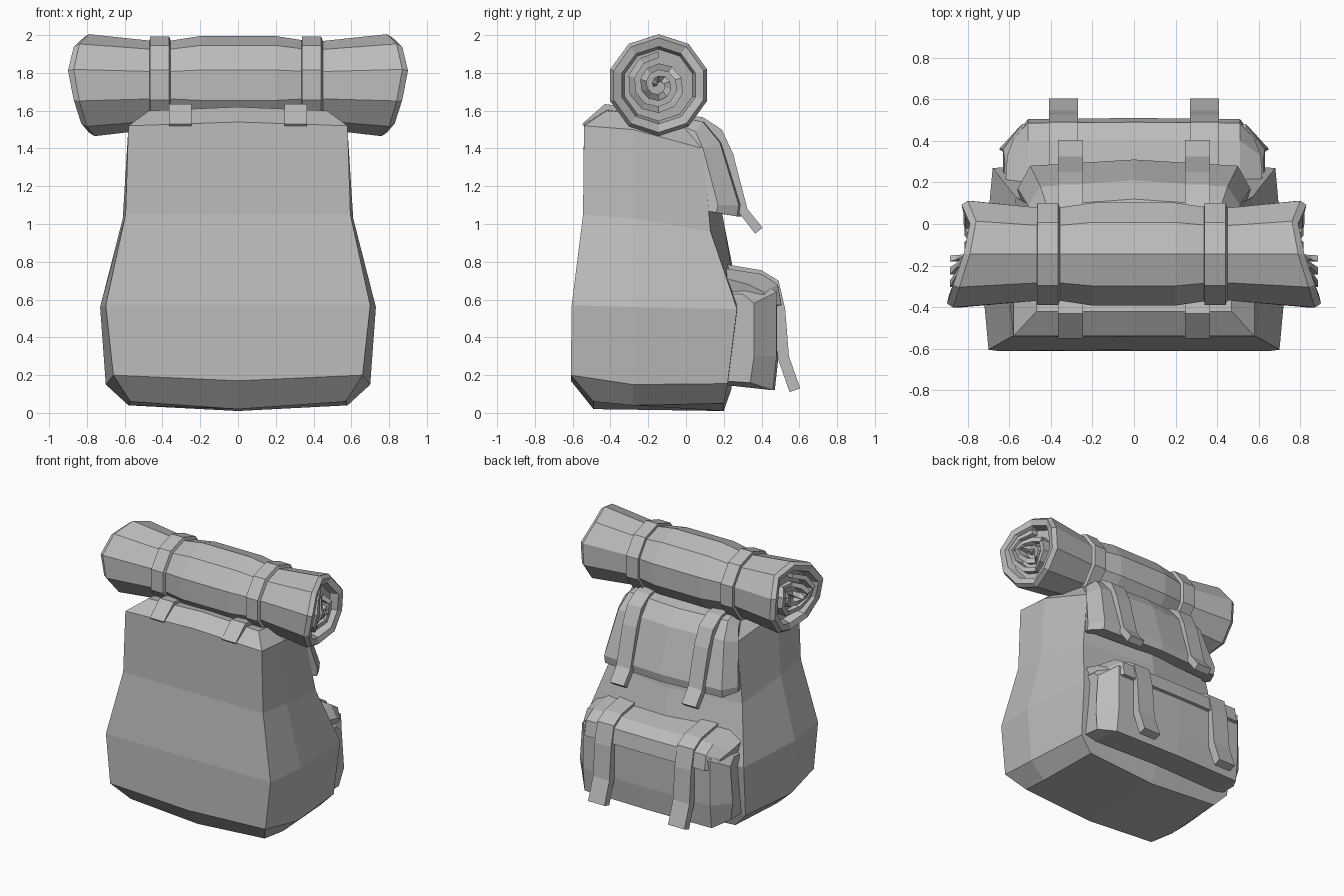
import bpy, bmesh, math
from mathutils import Vector

cube = bpy.data.objects.get("Cube")
if cube:
    bpy.data.objects.remove(cube, do_unlink=True)

GREY = (0.5, 0.5, 0.5, 1)
mat = bpy.data.materials.new("plain_grey")
mat.use_nodes = True
mat.diffuse_color = GREY
mat.node_tree.nodes["Principled BSDF"].inputs["Base Color"].default_value = GREY


def finish(name, bm):
    bmesh.ops.recalc_face_normals(bm, faces=bm.faces)
    me = bpy.data.meshes.new(name)
    bm.to_mesh(me)
    bm.free()
    me.materials.append(mat)
    ob = bpy.data.objects.new(name, me)
    bpy.context.collection.objects.link(ob)
    return ob


def bridge(bm, a, b):
    n = len(a)
    for i in range(n):
        bm.faces.new((a[i], a[(i + 1) % n], b[(i + 1) % n], b[i]))


def loft(name, sections, split_caps=False):
    """Skin closed sections and cap both ends."""
    bm = bmesh.new()
    rings = [[bm.verts.new(p) for p in s] for s in sections]
    for a, b in zip(rings, rings[1:]):
        bridge(bm, a, b)
    for r in (rings[0], rings[-1]):
        if split_caps:
            bm.faces.new((r[0], r[1], r[5], r[6], r[7]))
            bm.faces.new(r[1:6])
        else:
            bm.faces.new(r)
    return finish(name, bm)


def side_loft(name, centre, inner, outer, bulge):
    """Mirror-symmetric solid from side profiles of (half width, y, z)."""
    def at(prof, s):
        return [(s * x, y, z) for x, y, z in prof]
    mid = [(0, y + bulge, z) for y, z in centre]
    return loft(name, [at(outer, -1), at(inner, -1), mid, at(inner, 1), at(outer, 1)])


def strap(name, path, x, half, thick):
    """Ribbon whose outer face follows a path in the side plane."""
    pts = [Vector(p) for p in path]
    inner = []
    for i, p in enumerate(pts):
        d = (pts[min(i + 1, len(pts) - 1)] - pts[max(i - 1, 0)]).normalized()
        inner.append(p + Vector((d.y, -d.x)) * thick)
    bm = bmesh.new()
    rings = [[bm.verts.new(v) for v in ((x - half, *o), (x + half, *o),
                                        (x + half, *i), (x - half, *i))]
             for o, i in zip(pts, inner)]
    for a, b in zip(rings, rings[1:]):
        bridge(bm, a, b)
    bm.faces.new(rings[0])
    bm.faces.new(rings[-1])
    return finish(name, bm)


# Main bag: widths front/middle/back, y front/back/back bulge, z front/middle/back, centre lift
levels = [
    (.57, .58, .56, -.49, .20, .00, .06, .04, .05, -.04),
    (.66, .70, .66, -.61, .22, .02, .20, .15, .155, -.03),
    (.70, .73, .68, -.605, .27, .02, .57, .56, .55, 0),
    (.595, .61, .57, -.545, .13, .08, 1.05, 1.03, .96, 0),
    (.58, .58, .50, -.54, .09, .03, 1.52, 1.50, 1.40, .02),
    (.47, .47, .42, -.42, .04, .02, 1.60, 1.59, 1.53, .02),
]
rings = []
for wf, wm, wb, yf, yb, bulge, zf, zm, zb, lift in levels:
    ym = -.28
    rings.append([(-wf, yf, zf), (0, yf, zf + lift), (wf, yf, zf), (wm, ym, zm),
                  (wb, yb, zb), (0, yb + bulge, zb + lift), (-wb, yb, zb), (-wm, ym, zm)])
loft("bag_body", rings, split_caps=True)

# Lid flap hanging over the back
lid = [(-.05, 1.57), (.09, 1.54), (.18, 1.43), (.28, 1.1), (.27, 1.04), (.15, 1.06)]
lid_w = (.40, .42, .45, .50, .50, .49)
lid_in = [(w, y, z) for w, (y, z) in zip(lid_w, lid)]
lid_out = [(.44, -.05, 1.53), (.48, .05, 1.49), (.51, .09, 1.40),
           (.56, .17, 1.1), (.56, .16, 1.06), (.54, .1, 1.07)]
side_loft("lid_flap", lid, lid_in, lid_out, .03)

# Lower pocket and its flap
pocket = [(.18, .15), (.46, .12), (.48, .3), (.48, .64), (.38, .7), (.18, .7)]
pocket_in = [(.54, y, z) for y, z in pocket]
pocket_out = [(.63, .18, .17), (.62, .34, .16), (.65, .36, .3),
              (.63, .36, .58), (.62, .3, .63), (.63, .18, .63)]
side_loft("pocket", pocket, pocket_in, pocket_out, .01)

cover = [(.18, .77), (.4, .735), (.485, .68), (.505, .57), (.45, .56), (.18, .62)]
cover_in = [(.51, y, z) for y, z in cover]
cover_out = [(.62, .18, .72), (.61, .33, .68), (.58, .41, .64),
             (.56, .44, .57), (.56, .4, .56), (.61, .18, .6)]
side_loft("pocket_flap", cover, cover_in, cover_out, .005)

# Straps over the lid and the pocket
lid_path = [(-.55, 1.53), (-.43, 1.635), (.09, 1.565), (.19, 1.5),
            (.25, 1.37), (.325, 1.08), (.405, .98)]
pocket_path = [(.19, .79), (.4, .755), (.49, .7), (.525, .55), (.545, .3), (.605, .13)]
for side, s in (("left", 1), ("right", -1)):
    strap(side + "_lid_strap", lid_path, s * .305, .06, .05)
    strap(side + "_pocket_strap", pocket_path, s * .34, .07, .06)

# Bedroll: ten-sided tube, tight under the straps, spiral at each end
SIDES, CY, CZ, R = 10, -.145, 1.735, .27
END_X = (.82, .87, .90, .87, .83, .79, .82, .82, .83, .79)


def polar(x, r, n):
    a = math.radians(90 + 36 * n)
    return (x, CY + r * math.cos(a), CZ + r * math.sin(a))


def ring(bm, x, r):
    return [bm.verts.new(polar(x, r, n)) for n in range(SIDES)]


bm = bmesh.new()
tube = [ring(bm, x, r) for x, r in ((-.46, .235), (-.36, .235), (-.2, .26),
                                    (.2, .26), (.36, .235), (.46, .235))]
for a, b in zip(tube, tube[1:]):
    bridge(bm, a, b)
for s, start in ((-1, tube[0]), (1, tube[-1])):
    def cap_ring(r, dx):
        return [bm.verts.new(polar(s * (END_X[n] + dx), r, n)) for n in range(SIDES)]
    rim = [start, cap_ring(R, -.03), cap_ring(.25, 0), cap_ring(.205, -.01), cap_ring(.19, -.07)]
    for a, b in zip(rim, rim[1:]):
        bridge(bm, a, b)

    # Inner coil as a raised spiral wall over a recessed floor
    bm.faces.new(rim[-1])
    coil = []
    for n in range(24):
        r = .18 - .0065 * n
        x = s * (END_X[n % SIDES] - .015)
        base = s * (END_X[n % SIDES] - .09)
        coil.append([bm.verts.new(polar(px, max(pr, .006), n)) for px, pr in
                     ((base, r), (x, r), (x, r - .035), (base, r - .035))])
    for a, b in zip(coil, coil[1:]):
        bridge(bm, a, b)
    bm.faces.new(coil[0])
    bm.faces.new(coil[-1])
finish("bedroll", bm)

# Straps around the bedroll
for side, x in (("left", .395), ("right", -.41)):
    bm = bmesh.new()
    band = [ring(bm, x + dx, r) for dx, r in ((-.06, .22), (-.055, .258), (.045, .258), (.06, .22))]
    for i in range(4):
        bridge(bm, band[i], band[(i + 1) % 4])
    finish(side + "_bedroll_strap", bm)
